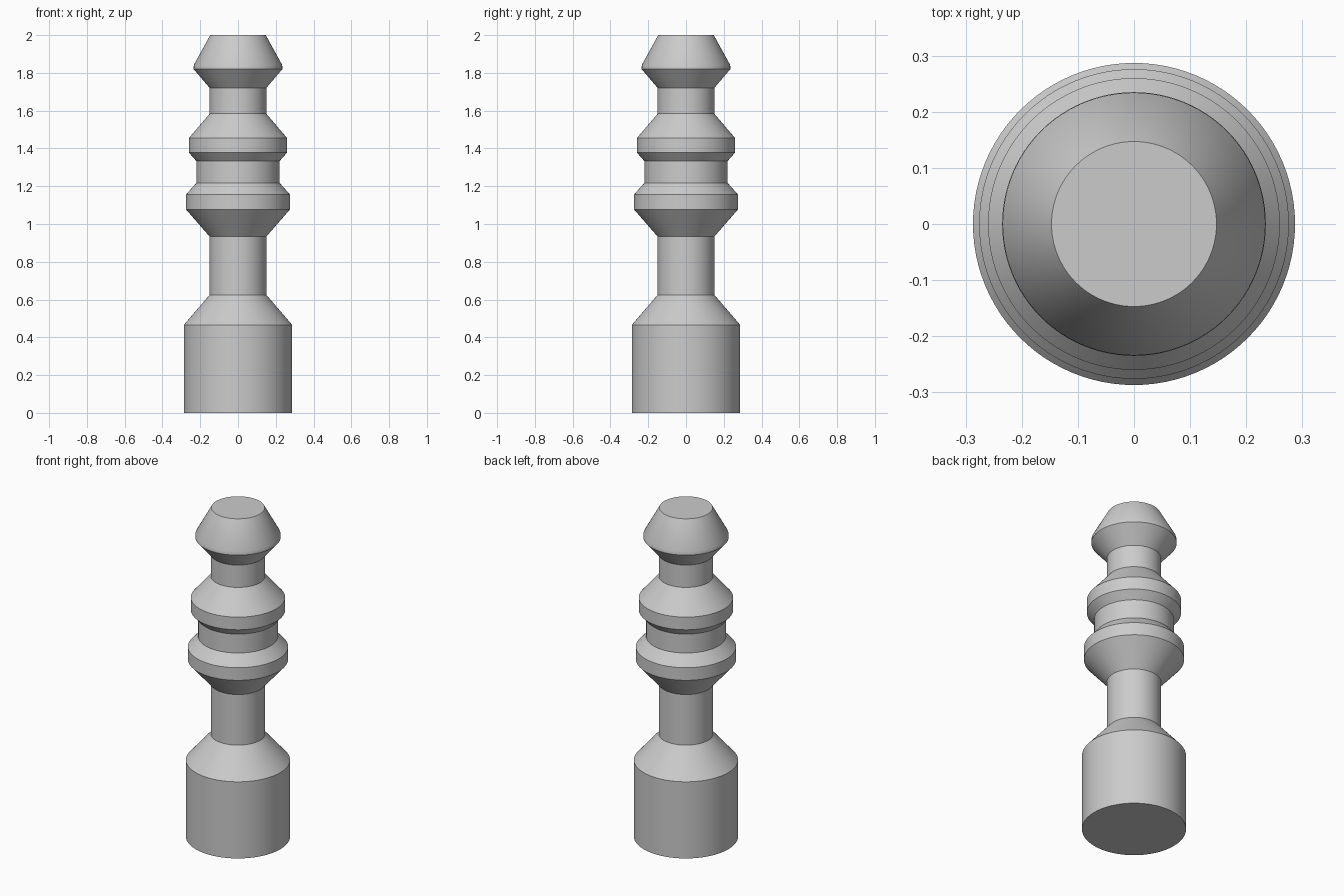
import bpy, bmesh, math

cube = bpy.data.objects.get("Cube")
if cube:
    bpy.data.objects.remove(cube, do_unlink=True)

SEGMENTS = 96

# Turned profile, bottom to top: (radius, height)
profile = [
    (0.287, 0.0), (0.287, 0.466),      # base
    (0.15, 0.625), (0.15, 0.933),      # lower neck
    (0.276, 1.078), (0.276, 1.155),    # lower collar
    (0.22, 1.218), (0.22, 1.333),      # waist
    (0.26, 1.378), (0.26, 1.455),      # upper collar
    (0.15, 1.584), (0.15, 1.72),       # upper neck
    (0.235, 1.82), (0.234, 1.842),     # head
    (0.147, 2.0),
]

# Plain grey
grey = bpy.data.materials.new("plain_grey")
grey.use_nodes = True
colour = (0.6, 0.6, 0.6, 1)
grey.diffuse_color = colour
grey.node_tree.nodes["Principled BSDF"].inputs["Base Color"].default_value = colour

# Rings joined into a closed turned post
bm = bmesh.new()
rings = []
for radius, height in profile:
    ring = []
    for i in range(SEGMENTS):
        a = math.tau * i / SEGMENTS
        ring.append(bm.verts.new((radius * math.cos(a), radius * math.sin(a), height)))
    rings.append(ring)
for low, high in zip(rings, rings[1:]):
    for i in range(SEGMENTS):
        j = (i + 1) % SEGMENTS
        bm.faces.new((low[i], low[j], high[j], high[i]))
bm.faces.new(rings[0][::-1])
bm.faces.new(rings[-1])

mesh = bpy.data.meshes.new("turned_post")
bm.to_mesh(mesh)
bm.free()
mesh.materials.append(grey)
post = bpy.data.objects.new("turned_post", mesh)
bpy.context.collection.objects.link(post)

# Smooth sides with sharp ridges
bpy.context.view_layer.objects.active = post
post.select_set(True)
bpy.ops.object.shade_smooth_by_angle(angle=math.radians(30))
